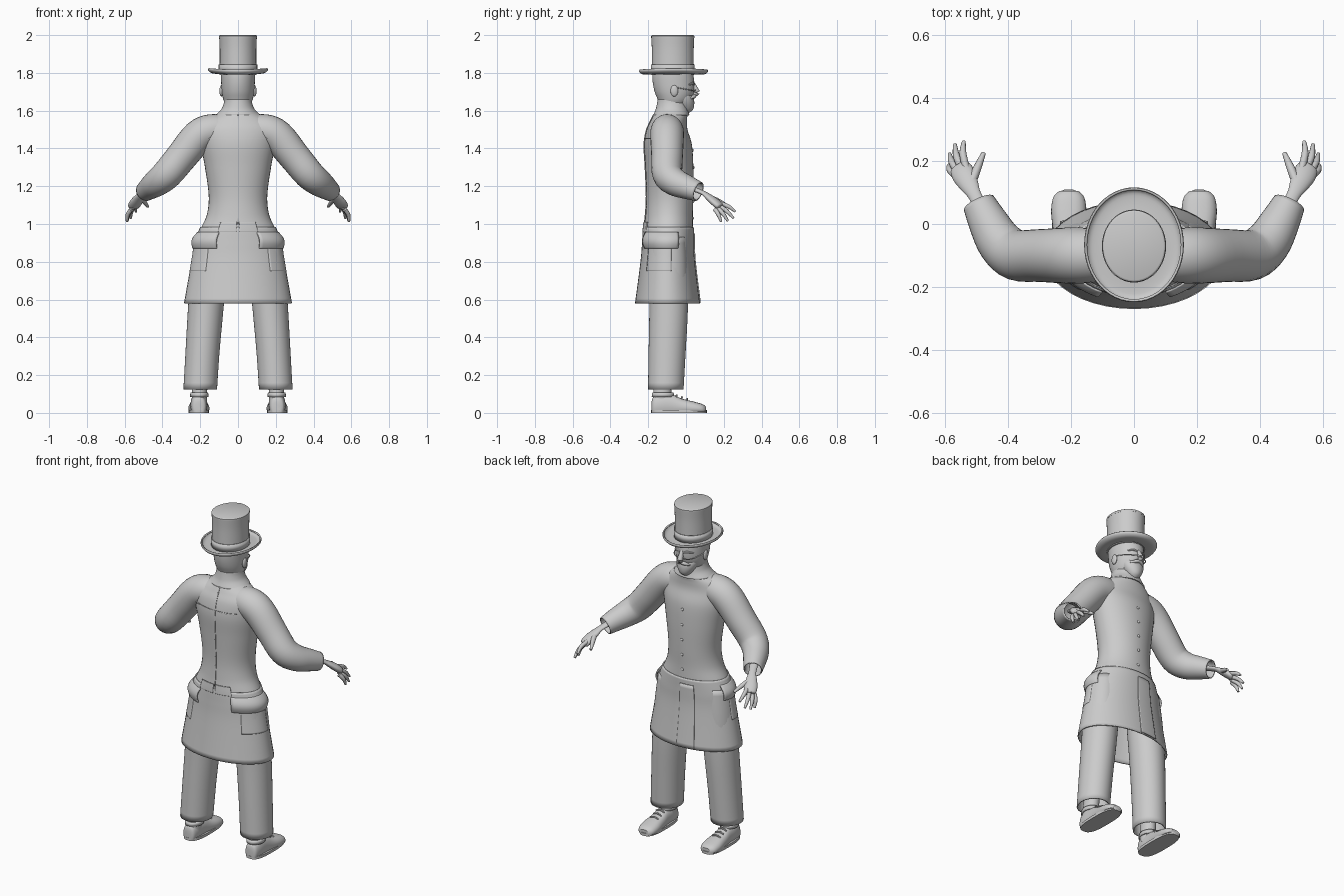
import bpy, bmesh, math
from mathutils import Vector as V

if "Cube" in bpy.data.objects:
    bpy.data.objects.remove(bpy.data.objects["Cube"])

mat = bpy.data.materials.new("light grey")
mat.use_nodes = True
mat.diffuse_color = (0.6, 0.6, 0.6, 1)
mat.node_tree.nodes["Principled BSDF"].inputs["Base Color"].default_value = mat.diffuse_color


def smooth_rows(rows, steps):
    """Catmull-Rom interpolation through tuples of numbers."""
    out, last = [], len(rows) - 1
    for i in range(last):
        a, b, c, d = (rows[max(0, min(last, i + k))] for k in (-1, 0, 1, 2))
        for s in range(steps):
            t = s / steps
            out.append([q + t / 2 * (r - p + t * (2*p - 5*q + 4*r - w + t * (3*q - p - 3*r + w)))
                        for p, q, r, w in zip(a, b, c, d)])
    return out + [list(rows[-1])]


def skin(name, loops, closed=True, caps=True, thick=0, angle=40):
    """Join matching loops of points into one surface."""
    bm = bmesh.new()
    vs = [[bm.verts.new(p) for p in loop] for loop in loops]
    n = len(vs[0])
    for a, b in zip(vs, vs[1:]):
        for i in range(n if closed else n - 1):
            j = (i + 1) % n
            bm.faces.new((a[i], a[j], b[j], b[i]))
    if caps and closed:
        bm.faces.new(vs[0])
        bm.faces.new(vs[-1])
    bmesh.ops.recalc_face_normals(bm, faces=bm.faces)
    mesh = bpy.data.meshes.new(name)
    bm.to_mesh(mesh)
    bm.free()
    mesh.materials.append(mat)
    ob = bpy.data.objects.new(name, mesh)
    bpy.context.collection.objects.link(ob)
    if thick:
        mod = ob.modifiers.new("thickness", "SOLIDIFY")
        mod.thickness, mod.offset = thick, 0
    bpy.ops.object.select_all(action="DESELECT")
    ob.select_set(True)
    bpy.context.view_layer.objects.active = ob
    bpy.ops.object.shade_smooth_by_angle(angle=math.radians(angle))
    return ob


def oval(x, y, z, rx, ry, n=40, power=1.0):
    pts = []
    for i in range(n):
        c, s = math.cos(2 * math.pi * i / n), math.sin(2 * math.pi * i / n)
        pts.append((x + rx * math.copysign(abs(c) ** power, c),
                    y + ry * math.copysign(abs(s) ** power, s), z))
    return pts


def stack(name, rows, steps=4, power=1.0, **kw):
    """Loft of ovals, rows are x, y, z, rx, ry."""
    return skin(name, [oval(*r, power=power) for r in smooth_rows(rows, steps)], **kw)


def tube(name, rows, steps=4, n=20, flat=1.0, **kw):
    """Round sweep, rows are x, y, z, radius; flat squashes it upright."""
    rows = smooth_rows(rows, steps)
    pts, loops = [V(r[:3]) for r in rows], []
    for i, p in enumerate(pts):
        d = (pts[min(i + 1, len(pts) - 1)] - pts[max(i - 1, 0)]).normalized()
        u = d.cross(V((0, 0, 1))).normalized()
        w = u.cross(d)
        loops.append([p + rows[i][3] * (u * math.cos(a) + w * flat * math.sin(a))
                      for a in (2 * math.pi * k / n for k in range(n))])
    return skin(name, loops, **kw)


def ball(name, loc, size):
    rows = [(loc[0], loc[1], loc[2] - size[2] * math.cos(a), size[0] * math.sin(a) + 1e-4,
             size[1] * math.sin(a) + 1e-4) for a in (math.pi * k / 12 for k in range(13))]
    return stack(name, rows, steps=1)


# Coat outline: z, y centre, half width, half depth
COAT = [(1.62, -.075, .072, .075), (1.585, -.08, .11, .088), (1.55, -.09, .165, .095),
        (1.50, -.1, .2, .108), (1.42, -.095, .197, .126), (1.3, -.088, .175, .127),
        (1.15, -.085, .155, .124), (1.05, -.089, .165, .125), (.97, -.093, .2, .13),
        (.9, -.095, .225, .132), (.8, -.097, .241, .138), (.58, -.098, .28, .166)]
coat_rows = smooth_rows(COAT, 6)


def coat_at(z):
    for a, b in zip(coat_rows, coat_rows[1:]):
        if a[0] >= z >= b[0]:
            t = (a[0] - z) / (a[0] - b[0])
            return [p + t * (q - p) for p, q in zip(a, b)]
    return coat_rows[-1]


def coat_patch(name, z0, z1, a0, a1, out, thick, flare=0, n=16):
    """Piece of cloth lying on the coat between two heights and two angles."""
    loops = []
    for k in range(n + 1):
        z = z0 + (z1 - z0) * k / n
        _, cy, rx, ry = coat_at(z)
        off = out + flare * math.sin(math.pi * k / n)
        loops.append([((rx + off) * math.cos(a), cy + (ry + off) * math.sin(a), z)
                      for a in (math.radians(a0 + (a1 - a0) * i / n) for i in range(n + 1))])
    return skin(name, loops, closed=False, thick=thick)


# Coat body and hollow skirt
body = [r for r in coat_rows if r[0] > .93]
skin("coat_body", [oval(0, r[1], r[0], r[2], r[3]) for r in body])
skirt = [r for r in coat_rows if r[0] < .985]
skin("coat_skirt", [oval(0, r[1], r[0], r[2] + .002, r[3] + .002) for r in skirt],
     caps=False, thick=.008)
coat_patch("back_seam", 1.58, 1.0, -90.8, -89.2, .002, .004)
coat_patch("yoke_seam", 1.455, 1.449, -150, -30, .002, .004)
coat_patch("front_overlap", .95, .585, 88, 110, .008, .006)
coat_patch("tail_flap_left", 1.01, .96, -88, -60, .004, .006)
coat_patch("tail_flap_right", 1.01, .96, -120, -92, .004, .006)
for k in range(5):
    z = 1.03 + .09 * k
    _, cy, rx, ry = coat_at(z)
    ball("coat_button", (0, cy + ry, z), (.008, .006, .008))

# Collar
stack("collar", [(0, -.078, 1.575, .115, .092), (0, -.075, 1.605, .085, .082),
                 (0, -.074, 1.635, .072, .076), (0, -.074, 1.66, .068, .072)],
      caps=False, thick=.008)

# Head
stack("head", [(0, -.07, 1.56, .06, .06), (0, -.07, 1.62, .064, .066), (0, -.062, 1.66, .078, .088),
               (0, -.062, 1.70, .086, .104), (0, -.066, 1.75, .089, .110), (0, -.07, 1.8, .089, .106),
               (0, -.07, 1.84, .08, .09)])
stack("beard", [(0, .0, 1.585, .012, .01), (0, .0, 1.605, .034, .036), (0, -.008, 1.64, .056, .052),
                (0, -.02, 1.675, .066, .058), (0, -.03, 1.70, .06, .05)])
tube("nose", [(0, .034, 1.75, .009), (0, .05, 1.715, .014), (0, .056, 1.695, .016),
              (0, .04, 1.68, .008)], n=12)
tube("moustache", [(-.045, .022, 1.664, .004), (-.02, .041, 1.674, .01), (0, .046, 1.677, .009),
                   (.02, .041, 1.674, .01), (.045, .022, 1.664, .004)], n=10)

# Top hat
stack("hat_crown", [(0, -.07, 1.79, .098, .112), (0, -.07, 1.85, .097, .111), (0, -.07, 1.93, .097, .111),
                    (0, -.07, 1.992, .1, .114)])
stack("hat_top", [(0, -.07, 1.985, .1, .114), (0, -.07, 1.996, .1, .114), (0, -.07, 2.0, .094, .108)], steps=2)
stack("hat_band", [(0, -.07, 1.80, .1, .114), (0, -.07, 1.845, .1, .114)], steps=1, caps=False, thick=.004)
brim = []
for rx, ry, z in smooth_rows([(.09, .105, 1.797), (.115, .135, 1.795), (.14, .165, 1.797),
                              (.154, .178, 1.808), (.152, .176, 1.816)], 3):
    brim.append([(x, y, h + .3 * x * x) for x, y, h in oval(0, -.066, z, rx, ry, n=48)])
skin("hat_brim", brim, caps=False, thick=.008)

# Paired parts
for side, word in ((1, "left"), (-1, "right")):
    def mx(rows):
        return [(side * r[0], *r[1:]) for r in rows]

    # Sleeve with open cuff
    tube(word + "_sleeve", mx([(.06, -.1, 1.50, .07), (.14, -.1, 1.495, .083), (.21, -.1, 1.462, .085),
                               (.3, -.1, 1.355, .08), (.375, -.098, 1.265, .077), (.425, -.058, 1.222, .07),
                               (.462, .005, 1.195, .06), (.492, .065, 1.172, .049)]),
         n=28, caps=False, thick=.007)

    # Hand
    tube(word + "_palm", mx([(.48, .04, 1.185, .024), (.505, .09, 1.165, .021), (.522, .122, 1.142, .03),
                             (.54, .155, 1.115, .037), (.553, .18, 1.092, .032), (.556, .185, 1.088, .012)]),
         flat=.55)
    tips = [(.54, .262, 1.065), (.568, .252, 1.03), (.585, .222, 1.015), (.588, .186, 1.012)]
    for k, tip in enumerate(tips):
        base = V((.533 + .011 * k, .178 - .008 * k, 1.11 - .011 * k))
        mid = base.lerp(V(tip), .55) + V((.006, 0, .008))
        tube(word + "_finger", mx([(*base, .012), (*mid, .011), (*tip, .006)]), n=10)
    tube(word + "_thumb", mx([(.517, .128, 1.14, .015), (.497, .178, 1.118, .013),
                              (.477, .225, 1.092, .007)]), n=10)

    # Trouser leg with open hem
    stack(word + "_trouser_leg", mx([(.14, -.095, .93, .085, .09), (.155, -.093, .75, .092, .098),
                                     (.171, -.092, .55, .09, .098), (.188, -.1, .32, .086, .094),
                                     (.2, -.107, .125, .085, .09)]), caps=False, thick=.008)

    # Shoe, swept from heel to toe, with sole and ankle
    loops = []
    for y, w, h in smooth_rows([(-.182, .02, .06), (-.172, .036, .085), (-.13, .044, .1), (-.07, .045, .095),
                                (-.02, .05, .075), (.04, .056, .06), (.085, .049, .047), (.105, .03, .034)], 4):
        loops.append([(side * .207 + px, y, pz) for px, _, pz in
                      ((w * math.copysign(abs(math.cos(a)) ** .7, math.cos(a)), 0,
                        max(.008, h * (.4 + .6 * math.sin(a)))) for a in
                       (2 * math.pi * k / 24 for k in range(24)))])
    skin(word + "_shoe", loops)
    sole = [(side * .207, -.037, z, .054, .147) for z in (0, .016)]
    stack(word + "_sole", sole, steps=1, power=.7)
    stack(word + "_ankle", mx([(.205, -.125, .05, .042, .05), (.203, -.125, .115, .04, .048),
                               (.2, -.115, .22, .042, .05)]))
    stack(word + "_shoe_collar", mx([(.205, -.122, .085, .045, .056), (.205, -.122, .108, .043, .052)]),
          steps=1, caps=False, thick=.008)
    for k in range(3):
        y, z = -.05 + .028 * k, .094 - .01 * k
        tube(word + "_lace", mx([(.18, y, z - .008, .004), (.207, y, z, .005), (.234, y, z - .008, .004)]), n=8)

    # Bulging pocket flap and the pocket under it
    mid = -20 if side > 0 else 200
    coat_patch(word + "_pocket_flap", .955, .872, mid - 42, mid + 42, .006, .008, flare=.014)
    coat_patch(word + "_pocket", .875, .75, mid - 28, mid + 28, .004, .006)

    # Eye, brow, spectacle lens and arm, ear
    ball(word + "_eye", (side * .033, .022, 1.722), (.013, .01, .009))
    tube(word + "_brow", mx([(.012, .042, 1.738, .006), (.035, .034, 1.744, .008), (.06, .014, 1.737, .005)]), n=8)
    tube(word + "_spectacle_arm", mx([(.008, .052, 1.712, .003), (.035, .044, 1.705, .003),
                                      (.066, .018, 1.71, .003), (.088, -.045, 1.722, .003)]), n=8)
    ball(word + "_ear", (side * .088, -.062, 1.705), (.01, .02, .03))
